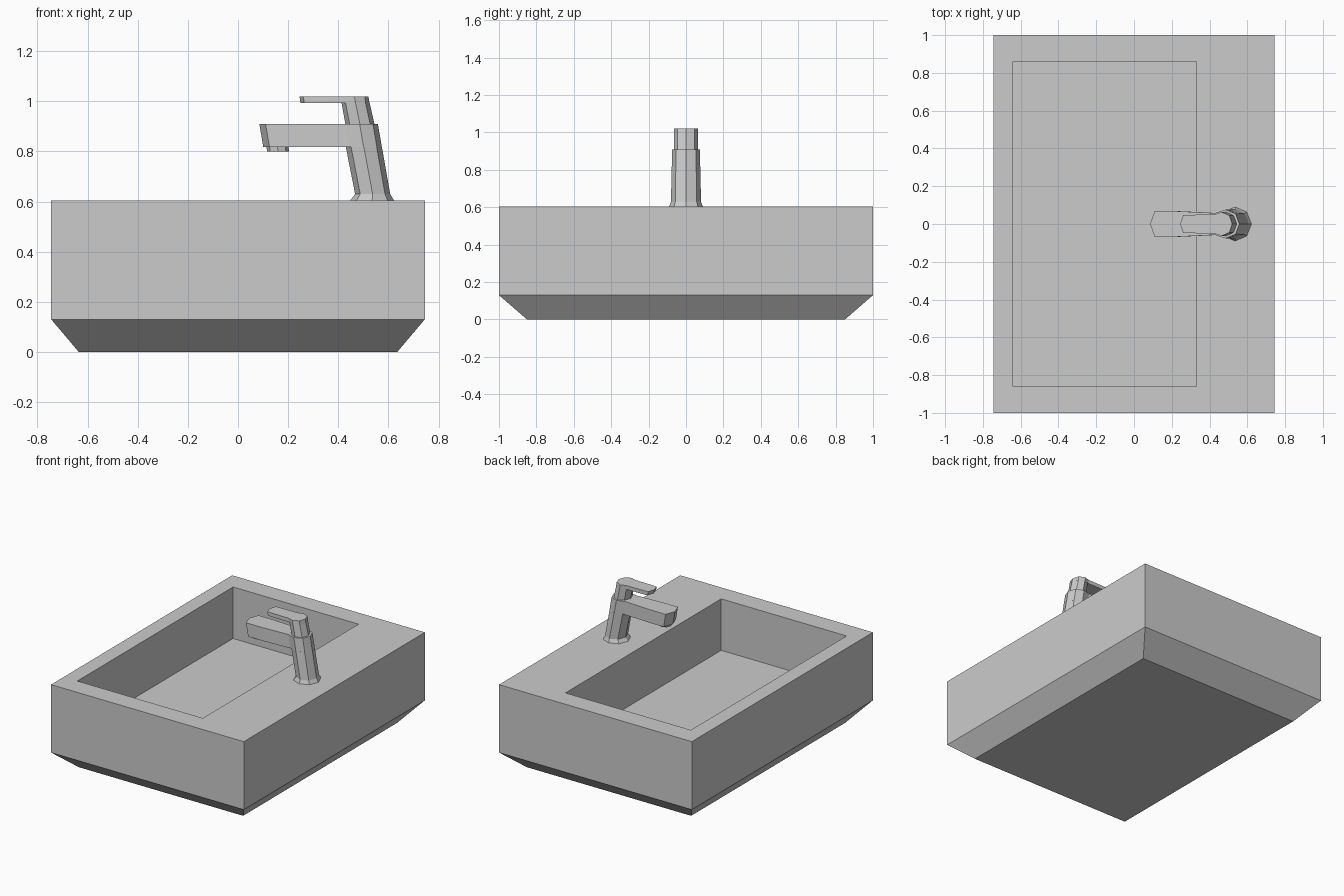
import bpy, bmesh, math

if "Cube" in bpy.data.objects:
    bpy.data.objects.remove(bpy.data.objects["Cube"])

LEAN = -0.17  # x shift per unit height of the tilted tap


def loft(name, rings):
    """Skin a list of equal-length point rings and cap both ends."""
    bm = bmesh.new()
    loops = [[bm.verts.new(p) for p in ring] for ring in rings]
    n = len(loops[0])
    for a, b in zip(loops, loops[1:]):
        for i in range(n):
            j = (i + 1) % n
            bm.faces.new((a[i], a[j], b[j], b[i]))
    bm.faces.new(loops[0][::-1])
    bm.faces.new(loops[-1])
    bmesh.ops.recalc_face_normals(bm, faces=bm.faces)
    mesh = bpy.data.meshes.new(name)
    bm.to_mesh(mesh)
    bm.free()
    obj = bpy.data.objects.new(name, mesh)
    bpy.context.collection.objects.link(obj)
    return obj


def rect(x0, x1, y, z):
    return [(x0, -y, z), (x1, -y, z), (x1, y, z), (x0, y, z)]


def octagon(cx, z, rx, ry):
    return [(cx + rx * math.cos(i * math.pi / 4),
             ry * math.sin(i * math.pi / 4), z) for i in range(8)]


def leaning_slab(name, half, z0, z1):
    """Extrude a y-mirrored outline (given at z1) along the tap's lean."""
    outline = half + [(x, -y) for x, y in half[-2:0:-1]]
    loft(name, [[(x + LEAN * (z - z1), y, z) for x, y in outline]
                for z in (z0, z1)])


# Basin: tapered underside, straight walls, rim and offset bowl
loft("basin", [
    rect(-0.635, 0.635, 0.85, 0.0),
    rect(-0.745, 0.745, 1.0, 0.13),
    rect(-0.745, 0.745, 1.0, 0.605),
    rect(-0.64, 0.33, 0.86, 0.605),
    rect(-0.64, 0.33, 0.86, 0.245),
])

# Tap column with flared foot
loft("tap_column", [
    octagon(0.535, 0.605, 0.087, 0.09),
    octagon(0.537, 0.63, 0.07, 0.08),
    octagon(0.502, 0.818, 0.072, 0.077),
])

# Spout, running back over the column
leaning_slab("tap_spout", [
    (0.085, 0), (0.11, 0.068), (0.22, 0.068), (0.43, 0.058),
    (0.485, 0.076), (0.538, 0.054), (0.558, 0)], 0.818, 0.91)

# Water outlet under the spout tip
loft("tap_outlet", [octagon(0.16, 0.80, 0.044, 0.044),
                    octagon(0.157, 0.82, 0.044, 0.044)])

# Lever neck and lever
loft("lever_neck", [octagon(0.486, 0.91, 0.058, 0.064),
                    octagon(0.469, 0.993, 0.056, 0.063)])
leaning_slab("lever", [
    (0.245, 0), (0.26, 0.047), (0.36, 0.05), (0.425, 0.05),
    (0.464, 0.063), (0.505, 0.045), (0.52, 0)], 0.993, 1.02)
